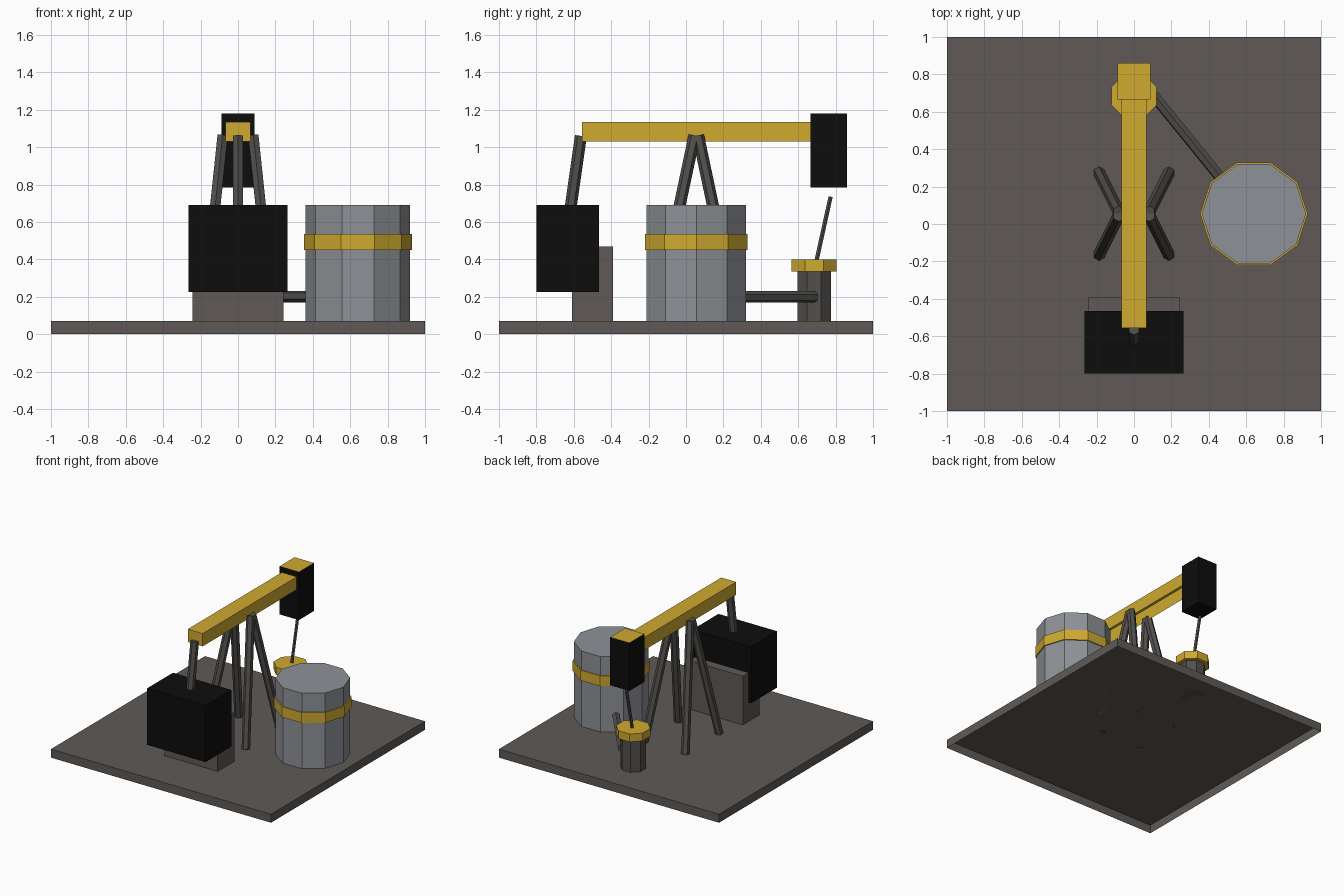
import bpy, bmesh, math
from mathutils import Vector

old = bpy.data.objects.get("Cube")
if old:
    bpy.data.objects.remove(old, do_unlink=True)


def material(name, rgb):
    m = bpy.data.materials.new(name)
    m.use_nodes = True
    m.diffuse_color = (*rgb, 1)
    bsdf = next(n for n in m.node_tree.nodes if n.type == 'BSDF_PRINCIPLED')
    bsdf.inputs["Base Color"].default_value = (*rgb, 1)
    return m


gold = material("golden yellow", (0.62, 0.40, 0.03))
black = material("black", (0.004, 0.004, 0.004))
steel = material("light steel", (0.27, 0.285, 0.305))
iron = material("dark iron", (0.085, 0.08, 0.073))
ground = material("brown grey", (0.115, 0.102, 0.092))


def finish(name, bm, *mats):
    mesh = bpy.data.meshes.new(name)
    bm.to_mesh(mesh)
    bm.free()
    for m in mats:
        mesh.materials.append(m)
    obj = bpy.data.objects.new(name, mesh)
    bpy.context.collection.objects.link(obj)
    return obj


def box(name, x, y, z, *mats, open_bottom=False):
    """Box from (min, max) ranges; a second material goes on the top face."""
    bm = bmesh.new()
    bmesh.ops.create_cube(bm, size=1)
    for v in bm.verts:
        v.co = [r[0] if c < 0 else r[1] for c, r in zip(v.co, (x, y, z))]
    bm.normal_update()
    if len(mats) > 1:
        for f in bm.faces:
            f.material_index = int(f.normal.z > 0.5)
    if open_bottom:
        bottom = [f for f in bm.faces if f.normal.z < -0.5]
        bmesh.ops.delete(bm, geom=bottom, context='FACES')
    return finish(name, bm, *mats)


def prism(name, start, end, radius, sides, mat, turn=0.0):
    """Capped prism running from start to end."""
    a, b = Vector(start), Vector(end)
    axis = b - a
    rot = Vector((0, 0, 1)).rotation_difference(axis).to_matrix()
    bm = bmesh.new()
    rings = []
    for z in (0, axis.length):
        ring = []
        for i in range(sides):
            t = turn + math.tau * i / sides
            p = Vector((radius * math.cos(t), radius * math.sin(t), z))
            ring.append(bm.verts.new(a + rot @ p))
        rings.append(ring)
    low, high = rings
    bm.faces.new(low[::-1])
    bm.faces.new(high)
    for i in range(sides):
        j = (i + 1) % sides
        bm.faces.new((low[i], low[j], high[j], high[i]))
    return finish(name, bm, mat)


FLOOR = 0.07

# Base slab, open underneath
box("base_slab", (-1, 1), (-1, 1), (0, FLOOR), ground, open_bottom=True)

# Engine block on its foot
box("engine_foot", (-0.243, 0.243), (-0.61, -0.39), (FLOOR, 0.47), ground, open_bottom=True)
box("engine_block", (-0.265, 0.265), (-0.80, -0.465), (0.225, 0.69), black)

# Rocking beam and its head
box("beam", (-0.068, 0.068), (-0.555, 0.665), (1.03, 1.135), gold, open_bottom=True)
box("beam_head", (-0.088, 0.088), (0.665, 0.86), (0.785, 1.18), black, gold)

# Four splayed support legs
for sx, side in ((1, "left"), (-1, "right")):
    for sy, end in ((1, "back"), (-1, "front")):
        prism(f"{end}_{side}_leg",
              (sx * 0.187, 0.055 + sy * 0.22, FLOOR),
              (sx * 0.082, 0.055 + sy * 0.01, 1.06),
              0.032, 6, iron, math.pi / 6)

# Rods at both ends of the beam
prism("crank_rod", (0, -0.625, 0.62), (0, -0.562, 1.06), 0.032, 6, iron, math.pi / 6)
prism("pump_rod", (0, 0.695, 0.38), (0, 0.773, 0.735), 0.013, 6, iron)

# Wellhead with cap
eighth = math.pi / 8
well = (0, 0.685)
prism("wellhead", (*well, FLOOR), (*well, 0.335), 0.09 / math.cos(eighth), 8, iron, eighth)
prism("wellhead_cap", (*well, 0.335), (*well, 0.40), 0.12 / math.cos(eighth), 8, gold, eighth)

# Storage tank with band, and the pipe to the wellhead
tank = (0.641, 0.055)
prism("tank", (*tank, FLOOR), (*tank, 0.69), 0.279, 10, steel)
prism("tank_band", (*tank, 0.45), (*tank, 0.535), 0.288, 10, gold)
prism("pipe", (0.105, 0.687, 0.2), (0.5, 0.2, 0.2), 0.031, 6, iron)
